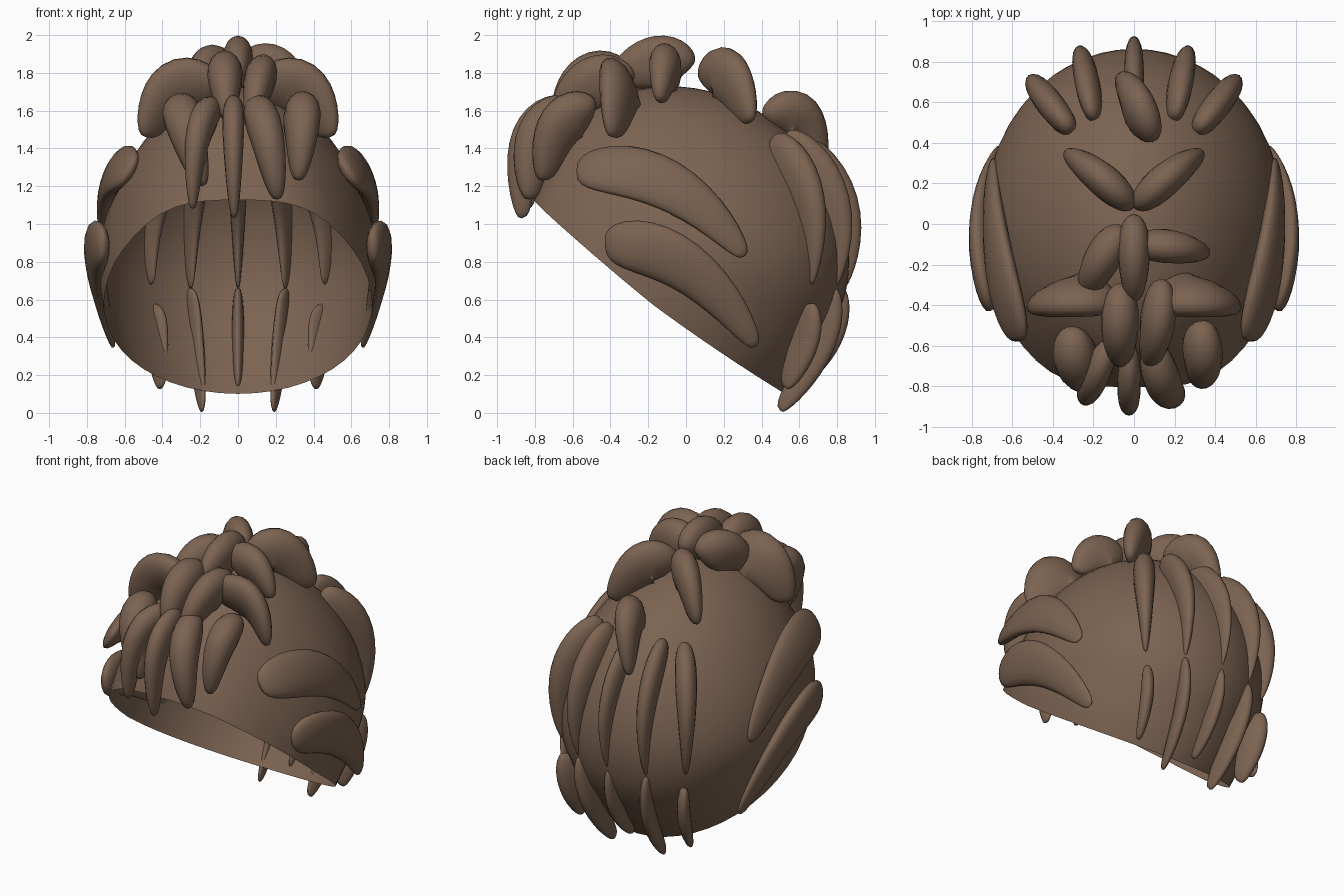
import bpy, bmesh, math
from mathutils import Vector, Matrix

if "Cube" in bpy.data.objects:
    bpy.data.objects.remove(bpy.data.objects["Cube"])

brown = bpy.data.materials.new("hair brown")
brown.use_nodes = True
color = (0.2, 0.125, 0.083, 1)
brown.diffuse_color = color
shader = brown.node_tree.nodes["Principled BSDF"]
shader.inputs["Base Color"].default_value = color
shader.inputs["Roughness"].default_value = 0.8

CENTER = Vector((0, 0.03, 0.92))


def finish(bm, name):
    mesh = bpy.data.meshes.new(name)
    bmesh.ops.recalc_face_normals(bm, faces=bm.faces)
    for f in bm.faces:
        f.smooth = True
    bm.to_mesh(mesh)
    bm.free()
    mesh.materials.append(brown)
    obj = bpy.data.objects.new(name, mesh)
    bpy.context.collection.objects.link(obj)
    return obj


def clump(name, start, bend, end, out, side, taper=0.5, root=1.6):
    """Blunt lock swept along a bent path; root deepens its inner side."""
    a, b, c = Vector(start), Vector(bend), Vector(end)
    bm = bmesh.new()
    bmesh.ops.create_uvsphere(bm, u_segments=16, v_segments=18, radius=1)
    for v in bm.verts:
        s = (1 - v.co.z) / 2
        p = a * (1 - s) ** 2 + b * 2 * s * (1 - s) + c * s * s
        tangent = ((b - a) * (1 - s) + (c - b) * s).normalized()
        radial = p - CENTER
        radial = (radial - tangent * radial.dot(tangent)).normalized()
        across = tangent.cross(radial)
        ring = math.hypot(v.co.x, v.co.y)
        k = (1 - taper * s) * max(ring, 0.001) ** -0.3
        depth = out if v.co.x > 0 else out * root
        v.co = p + radial * v.co.x * depth * k + across * v.co.y * side * k
    return finish(bm, name)


def pair(name, start, bend, end, *sizes):
    for label, m in (("left", 1), ("right", -1)):
        pts = [(m * p[0], p[1], p[2]) for p in (start, bend, end)]
        clump(label + "_" + name, *pts, *sizes)


# Hollow cap: egg sliced open toward the face, squarer at the forehead rim,
# fuller at the nape and narrower on top
bm = bmesh.new()
bmesh.ops.create_uvsphere(bm, u_segments=48, v_segments=32, radius=1)
bmesh.ops.bisect_plane(bm, geom=bm.verts[:] + bm.edges[:] + bm.faces[:],
                       plane_co=(0, 0, -0.3), plane_no=(0, 0, 1), clear_inner=True)
place = Matrix.Translation(CENTER) @ Matrix.Rotation(-0.68, 4, "X")
for v in bm.verts:
    x, y, z = v.co
    low = max(0, -z)
    height = 0.76 * z if z > 0 else 1.2 * z - low * 0.13 * (1 - y * y) + low * 0.13 * max(0, y)
    if y < 0:
        y *= 1 + 1.8 * low * x * x * y * y
    v.co = place @ Vector((0.745 * x, 0.88 * y + 0.2 * low, height))
    v.co.x *= 1 - 0.2 * max(0, v.co.z - 0.8)
finish(bm, "cap")

# Broad locks swept along the sides
pair("upper_side_lock", (0.57, -0.58, 1.28), (0.73, -0.07, 1.36), (0.7, 0.31, 0.83),
     0.065, 0.185, 0.5, 1.2)
pair("lower_side_lock", (0.71, -0.43, 0.89), (0.83, 0.02, 0.93), (0.66, 0.37, 0.35),
     0.065, 0.18, 0.5, 1.2)

# Two rows down the back
clump("upper_back_lock", (0, 0.53, 1.47), (0, 0.98, 1.17), (0, 0.83, 0.66), 0.12, 0.065, 0.65, 1.7)
pair("upper_back_lock_inner", (0.2, 0.52, 1.47), (0.27, 0.92, 1.17), (0.25, 0.78, 0.66),
     0.13, 0.08, 0.65, 1.7)
pair("upper_back_lock_outer", (0.31, 0.46, 1.45), (0.54, 0.75, 1.2), (0.46, 0.66, 0.68),
     0.13, 0.09, 0.65, 1.7)
clump("lower_back_lock", (0, 0.82, 0.66), (0, 0.85, 0.38), (0, 0.57, 0.13), 0.055, 0.035, 0.1, 2)
pair("lower_back_lock_inner", (0.25, 0.78, 0.66), (0.23, 0.82, 0.35), (0.19, 0.5, 0.01),
     0.06, 0.04, 0.2, 2)
pair("lower_back_lock_outer", (0.45, 0.66, 0.58), (0.45, 0.7, 0.38), (0.41, 0.53, 0.13),
     0.065, 0.045, 0.2, 2)

# Crown tufts
clump("crown_tuft", (0, 0.02, 1.82), (0, -0.13, 1.97), (0, -0.37, 1.78), 0.12, 0.085, 0.15)
clump("crown_left_tuft", (0.02, -0.1, 1.8), (0.22, -0.11, 1.95), (0.35, -0.14, 1.65), 0.13, 0.1, 0.4)
clump("crown_right_tuft", (-0.06, -0.03, 1.8), (-0.18, -0.18, 1.92), (-0.23, -0.34, 1.66),
      0.13, 0.105, 0.3)
pair("temple_tuft", (0.1, -0.36, 1.68), (0.39, -0.36, 1.89), (0.49, -0.39, 1.46), 0.17, 0.1, 0.4)
clump("brow_tuft_right", (-0.06, -0.31, 1.76), (-0.08, -0.54, 1.91), (-0.06, -0.67, 1.56),
      0.13, 0.105, 0.25)
clump("brow_tuft_left", (0.13, -0.29, 1.74), (0.13, -0.52, 1.89), (0.07, -0.68, 1.55),
      0.13, 0.095, 0.25)
pair("rear_crown_tuft", (0.03, 0.1, 1.74), (0.16, 0.24, 1.96), (0.32, 0.34, 1.54), 0.14, 0.095, 0.3)
clump("rear_center_tuft", (0.08, 0.42, 1.55), (0.01, 0.67, 1.74), (-0.07, 0.71, 1.27),
      0.13, 0.1, 0.45)

# Fringe over the forehead
clump("fringe_outer_right", (-0.3, -0.51, 1.6), (-0.32, -0.76, 1.66), (-0.19, -0.78, 1.2),
      0.115, 0.12, 0.3)
clump("fringe_inner_right", (-0.12, -0.58, 1.61), (-0.24, -0.88, 1.62), (-0.24, -0.84, 1.08),
      0.105, 0.085)
clump("fringe_center", (-0.02, -0.6, 1.63), (-0.03, -0.95, 1.6), (-0.02, -0.87, 1.03),
      0.1, 0.07, 0.4)
clump("fringe_inner_left", (0.09, -0.58, 1.62), (0.15, -0.89, 1.6), (0.21, -0.83, 1.13),
      0.11, 0.105, 0.3)
clump("fringe_outer_left", (0.33, -0.48, 1.61), (0.36, -0.74, 1.66), (0.32, -0.76, 1.23),
      0.12, 0.11, 0.35)
